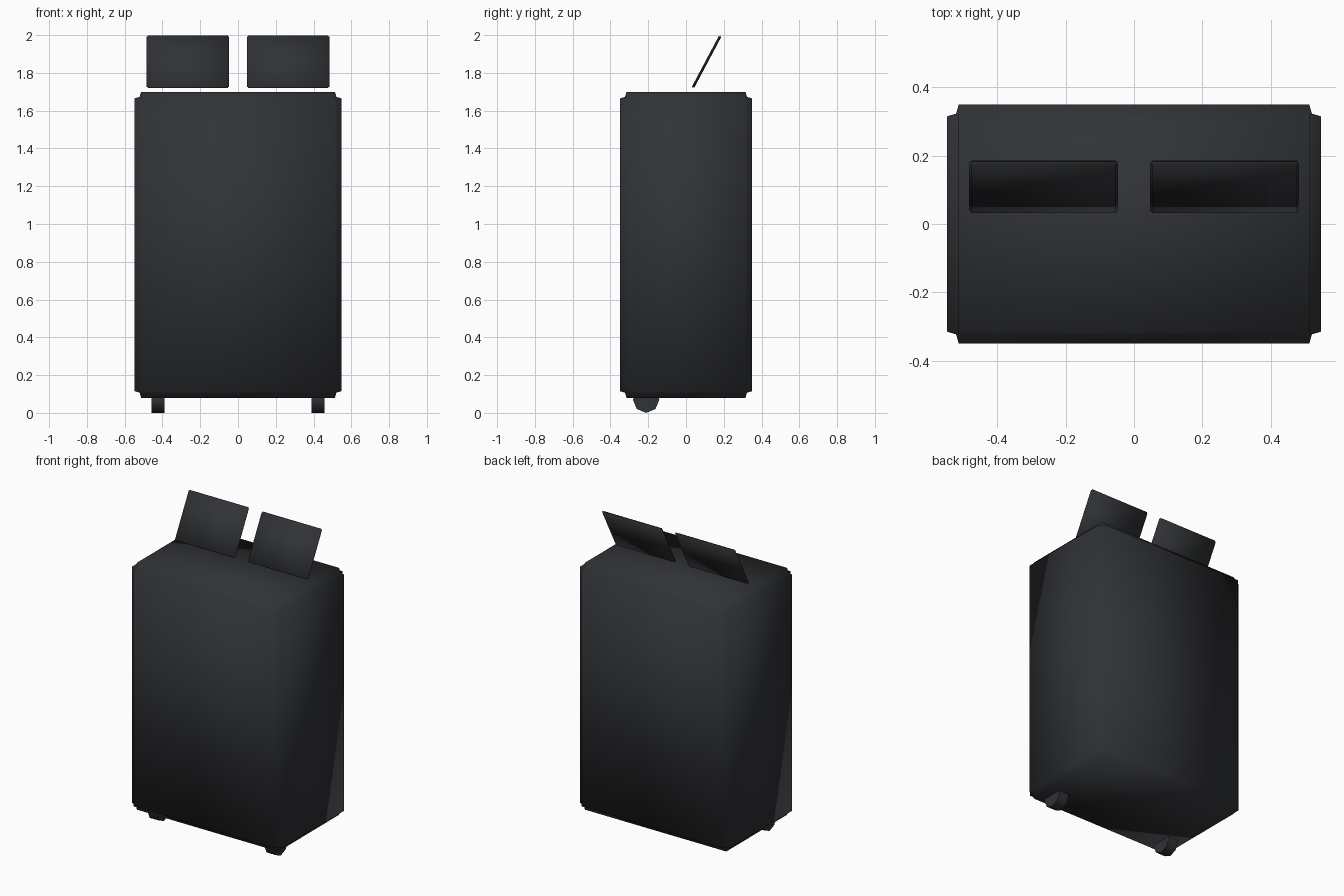
import bpy
import math

if "Cube" in bpy.data.objects:
    bpy.data.objects.remove(bpy.data.objects["Cube"])

dark = bpy.data.materials.new("dark_plastic")
dark.diffuse_color = (0.03, 0.032, 0.036, 1.0)
dark.use_nodes = True
dark.node_tree.nodes["Principled BSDF"].inputs["Base Color"].default_value = dark.diffuse_color


def finish(obj, name):
    obj.name = name
    obj.data.materials.append(dark)
    bpy.ops.object.shade_smooth()
    return obj


def grooved_box(name, size, location, groove, tilt=0.0):
    """Box whose edges are cut back by a concave two-segment bevel."""
    bpy.ops.mesh.primitive_cube_add(size=1, location=location)
    obj = bpy.context.object
    obj.scale = size
    bpy.ops.object.transform_apply(location=False, rotation=False, scale=True)
    obj.rotation_euler.x = tilt
    bevel = obj.modifiers.new("edge_groove", 'BEVEL')
    bevel.width = groove
    bevel.segments = 2
    bevel.profile = 0.05
    bevel.limit_method = 'NONE'
    return finish(obj, name)


# Main cabinet
grooved_box("cabinet", (1.096, 0.70, 1.62), (0, 0, 0.89), 0.035)

for side, label in ((-1, "left"), (1, "right")):
    # Tilted thin panel hovering above the cabinet
    grooved_box(label + "_top_panel", (0.437, 0.014, 0.313),
                (side * 0.265, 0.109, 1.859), 0.0065, math.radians(-28))

    # Eight-sided wheel under the front edge
    bpy.ops.mesh.primitive_cylinder_add(vertices=8, radius=0.07, depth=0.07,
                                        location=(side * 0.424, -0.211, 0.07),
                                        rotation=(0, math.pi / 2, 0))
    finish(bpy.context.object, label + "_front_wheel")
    bpy.ops.object.shade_smooth_by_angle(angle=math.radians(50))
